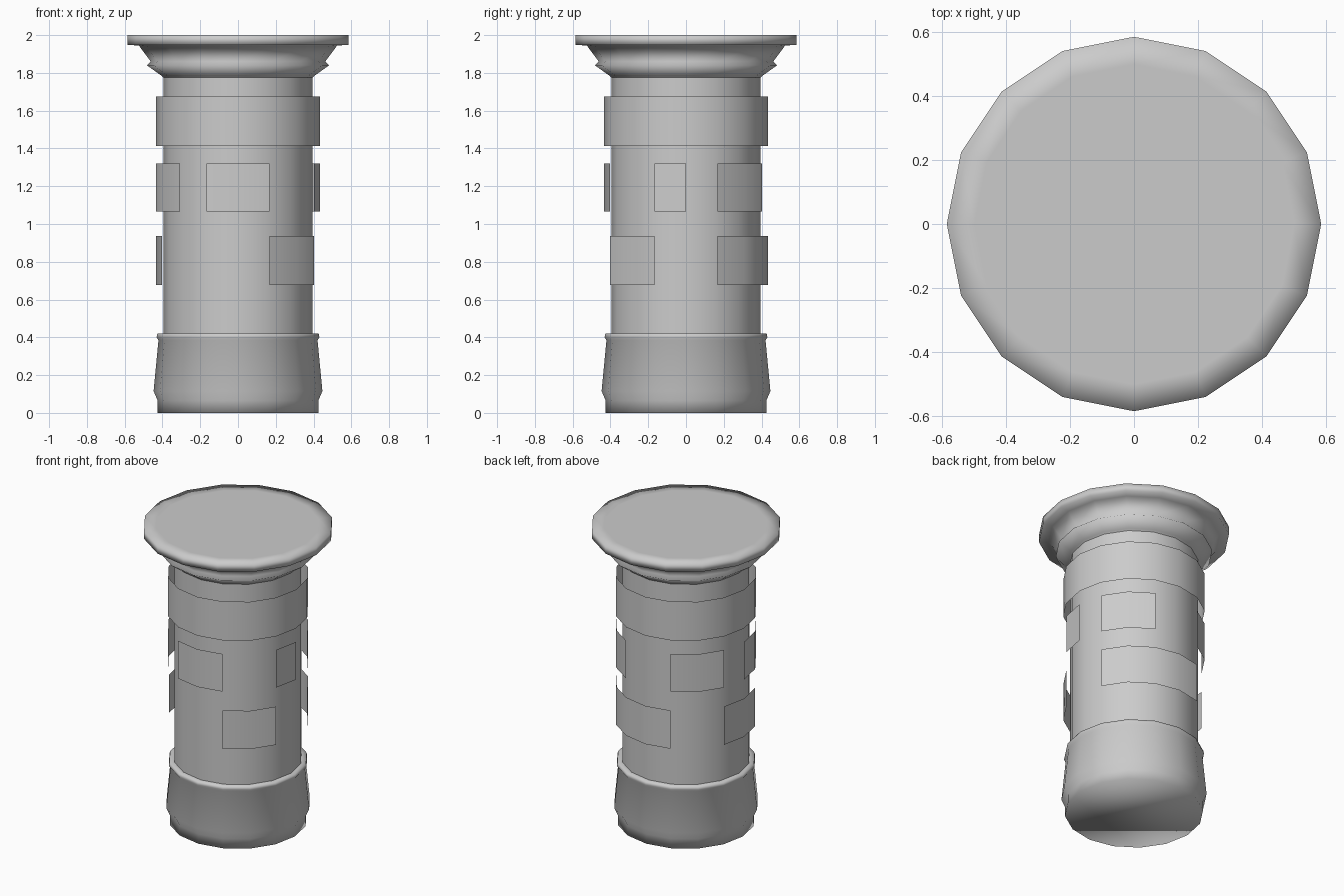
import bpy, bmesh, math

SIDES = 16
STEP = 2 * math.pi / SIDES

cube = bpy.data.objects.get("Cube")
if cube:
    bpy.data.objects.remove(cube, do_unlink=True)

stone = bpy.data.materials.new("grey_stone")
stone.use_nodes = True
GREY = (0.6, 0.6, 0.6, 1.0)
stone.diffuse_color = GREY
stone.node_tree.nodes["Principled BSDF"].inputs["Base Color"].default_value = GREY


def lathe(name, profile, first=0, count=SIDES, cap_bottom=False, cap_top=False):
    """Turn (radius, z) points around z, over `count` of the 16 sides."""
    bm = bmesh.new()
    closed = count == SIDES
    columns = count if closed else count + 1
    rings = []
    for r, z in profile:
        rings.append([bm.verts.new((r * math.cos((first + i) * STEP),
                                    r * math.sin((first + i) * STEP), z))
                      for i in range(columns)])
    for low, high in zip(rings, rings[1:]):
        for i in range(count):
            j = (i + 1) % columns
            bm.faces.new((low[i], low[j], high[j], high[i]))
    if cap_bottom:
        bm.faces.new(rings[0][::-1])
    if cap_top:
        bm.faces.new(rings[-1])
    for f in bm.faces:
        f.smooth = True
    mesh = bpy.data.meshes.new(name)
    bm.to_mesh(mesh)
    bm.free()
    mesh.materials.append(stone)
    obj = bpy.data.objects.new(name, mesh)
    bpy.context.collection.objects.link(obj)
    return obj


# Flared foot with a small bead at its top
lathe("base", [(0.425, 0), (0.425, 0.065), (0.447, 0.115), (0.421, 0.385),
               (0.431, 0.40), (0.427, 0.42), (0.393, 0.42)], cap_bottom=True)

# Plain shaft
lathe("shaft", [(0.395, 0.40), (0.395, 1.79)])

# Capital: flare, narrow step, second flare and flat lip
lathe("capital", [(0.395, 1.775), (0.405, 1.785), (0.482, 1.84), (0.462, 1.86),
                  (0.525, 1.945), (0.585, 1.948), (0.585, 2.0), (0.50, 2.0)],
      cap_top=True)

# Thin cladding shells standing off the shaft: (first side, number of sides)
CLADDING = 0.435
lathe("upper_band", [(CLADDING, 1.412), (CLADDING, 1.675)])
rows = {
    "middle_plate": (1.065, 1.32, [(1, 2), (5, 2), (8, 2), (11, 2), (15, 1)]),
    "lower_plate": (0.678, 0.937, [(1, 4), (7, 2), (13, 2)]),
}
for name, (z0, z1, spans) in rows.items():
    for n, (first, count) in enumerate(spans, 1):
        lathe(f"{name}_{n}", [(CLADDING, z0), (CLADDING, z1)], first, count)
